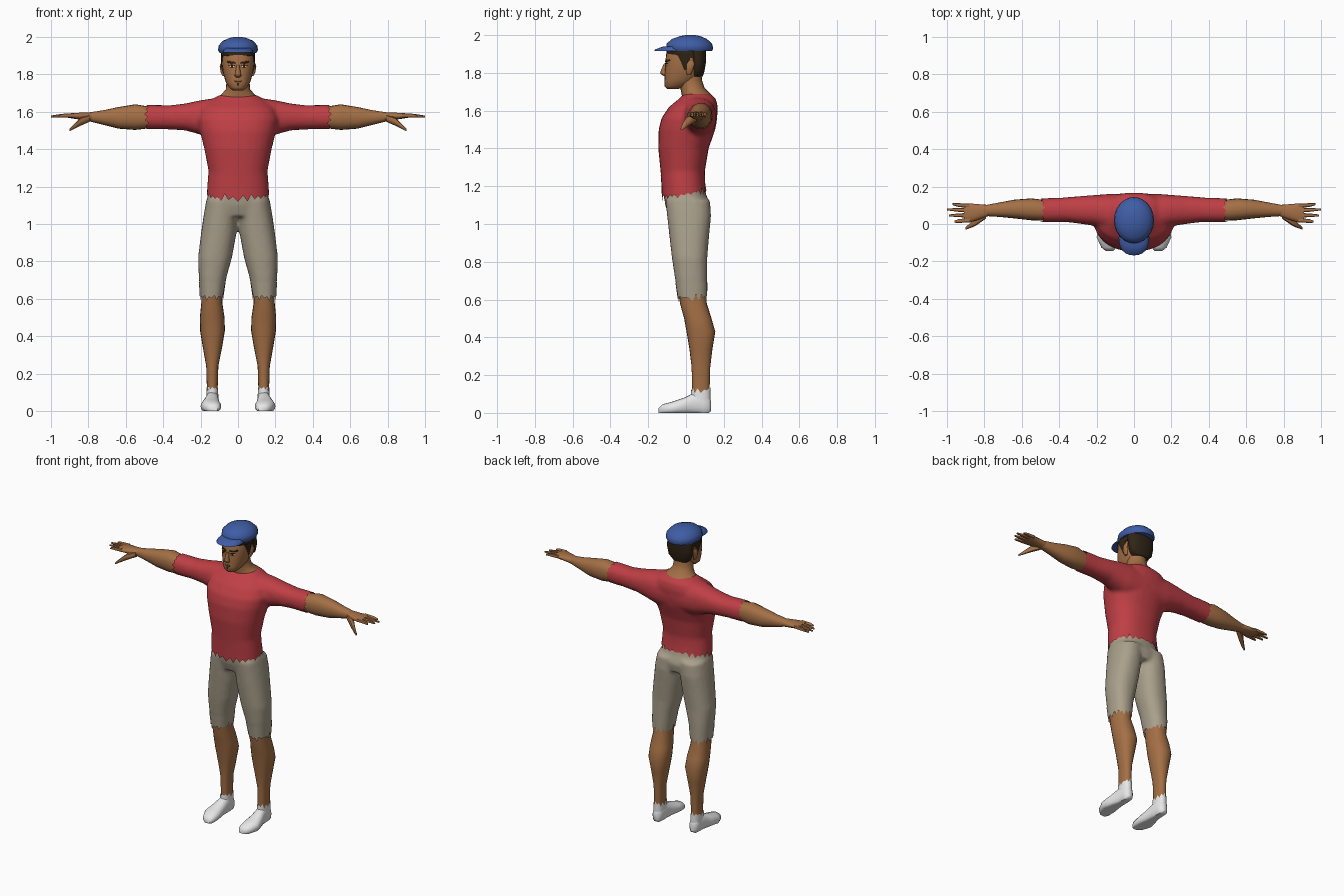
import bpy
import bmesh
import math
import random
from mathutils import Vector

rng = random.Random(4)
old_cube = bpy.data.objects.get("Cube")
if old_cube:
    bpy.data.objects.remove(old_cube, do_unlink=True)


def make_material(name, red, green, blue):
    material = bpy.data.materials.new(name)
    material.use_nodes = True
    colour = (red, green, blue, 1)
    material.diffuse_color = colour
    material.node_tree.nodes["Principled BSDF"].inputs["Base Color"].default_value = colour
    return material


skin = make_material("brown skin", .37, .16, .06)
red_cloth = make_material("red cloth", .52, .05, .06)
khaki = make_material("khaki cloth", .40, .35, .26)
blue_cloth = make_material("blue cloth", .05, .11, .38)
white = make_material("white", .80, .80, .80)
dark_hair = make_material("dark brown hair", .03, .018, .008)
lip = make_material("dark lip", .20, .07, .035)


def loft(bm, axis, rows, sides=20, jag=0, tilt=0, power=.88):
    """Skin rings along an axis. Rows hold the station, then the extents of
    the two other axes in centimetres; a short row is symmetric in x."""
    others = [i for i in range(3) if i != axis]
    rings = []
    for row in rows:
        if len(row) == 4:
            station, half, low, high = row
            row = (station, -half, half, low, high)
        station, a_low, a_high, b_low, b_high = row
        ring = []
        for i in range(sides):
            angle = math.tau * i / sides
            c, s = math.cos(angle), math.sin(angle)
            c = math.copysign(abs(c) ** power, c)
            s = math.copysign(abs(s) ** power, s)
            point = Vector()
            point[axis] = station
            point[others[0]] = (a_low + a_high) / 2 + c * (a_high - a_low) / 2
            point[others[1]] = (b_low + b_high) / 2 + s * (b_high - b_low) / 2
            # Ragged edge on the last ring
            if row[0] == rows[-1][0] and jag:
                point[axis] += tilt * point.y + jag * rng.random() * (1 if i % 2 else -1)
            point.z = max(point.z, 0)
            ring.append(bm.verts.new(point / 100))
        rings.append(ring)
    for ring, following in zip(rings, rings[1:]):
        for i in range(sides):
            j = (i + 1) % sides
            bm.faces.new((ring[i], ring[j], following[j], following[i]))
    if not jag:
        bm.faces.new(rings[0])
        bm.faces.new(rings[-1])


def finish(bm, name, material, mirror=False, blend=False):
    """Turn the bmesh into a smooth object, mirrored or blended if asked."""
    bmesh.ops.recalc_face_normals(bm, faces=bm.faces)
    mesh = bpy.data.meshes.new(name)
    bm.to_mesh(mesh)
    bm.free()
    mesh.materials.append(material)
    mesh.polygons.foreach_set("use_smooth", [True] * len(mesh.polygons))
    mesh.set_sharp_from_angle(angle=math.radians(50))
    obj = bpy.data.objects.new(name, mesh)
    bpy.context.scene.collection.objects.link(obj)
    if mirror:
        modifier = obj.modifiers.new("Mirror", "MIRROR")
        modifier.use_mirror_merge = False
    if blend:
        remesh = obj.modifiers.new("Blend", "REMESH")
        remesh.mode = "VOXEL"
        remesh.voxel_size = .011
        remesh.use_smooth_shade = True
        relax = obj.modifiers.new("Relax", "SMOOTH")
        relax.factor = .5
        relax.iterations = 5
    return obj


def part(name, material, axis, rows, mirror=False, **options):
    bm = bmesh.new()
    loft(bm, axis, rows, **options)
    return finish(bm, name, material, mirror)


X, Y, Z = range(3)

# Shirt: torso blended into both sleeves
bm = bmesh.new()
loft(bm, Z, [(118, 16.5, -12.5, 10), (128, 15.7, -13.5, 10), (140, 18, -14.7, 12),
             (150, 20.5, -14.5, 15.5), (156, 21.5, -13, 16.5), (162, 20, -9, 16.8),
             (166, 15, -4, 16), (169, 10, -1, 13)], sides=28)
loft(bm, X, [(2, -5, 16.5, 145, 167), (15, -3, 16, 146, 167), (21, -1, 15.5, 148, 166),
             (28, 0, 15, 150, 164.5), (36, 1, 14.3, 150.5, 163.5), (46, 1, 13.5, 151, 163.5)])
finish(bm, "shirt", red_cloth, mirror=True, blend=True)
part("shirt_hem", red_cloth, Z, [(126, 15.9, -13.4, 10.1), (121, 16.3, -13, 10.2),
                                 (116, 16.6, -12.7, 10.8)], sides=48, jag=2.2, tilt=.16)
part("sleeve_hem", red_cloth, X, [(41, 1, 14, 150.7, 163.5), (49, 1, 13.6, 150.7, 163.6)],
     mirror=True, sides=28, jag=1.5)

# Shorts: hips blended into both legs
bm = bmesh.new()
loft(bm, Z, [(121, 15, -11.5, 9.5), (116, 16, -11.8, 10.5), (110, 17.3, -11, 13),
             (104, 15, -9, 12)], sides=28)
loft(bm, Z, [(113, -1, 17, -11, 12.8), (104, 0, 18.5, -10, 13.3), (95, .8, 19.8, -9, 12.4),
             (82, 3.2, 21.4, -7.5, 11.3), (72, 6, 21, -6, 11.2), (62, 8, 20.2, -4.3, 11)])
finish(bm, "shorts", khaki, mirror=True, blend=True)
part("shorts_hem", khaki, Z, [(69, 6.6, 20.9, -5.6, 11.3), (61, 7.9, 20.3, -4.4, 11.2)],
     mirror=True, sides=32, jag=2.2)

# Lower legs
part("lower_leg", skin, Z, [(66, 8.4, 19.6, -4, 10.4), (58, 8.4, 19.6, -3.2, 11),
                            (50, 7.2, 20.4, -1, 13.5), (43, 7, 20.3, .3, 15.5),
                            (34, 8.5, 18.8, 1.8, 14), (24, 10.5, 17, 3, 12.8),
                            (8, 11, 16.5, 3.3, 12.4)], mirror=True)

# Shoes with ragged ankle cuffs
part("shoe", white, Y, [(-14.5, 11, 15, -.5, 2.5), (-12.5, 9.5, 17.5, -1, 4.5),
                        (-7, 9, 20, -1, 6), (-1, 9.8, 18.8, -1, 8), (4, 10.3, 17.3, -1, 10.5),
                        (9, 10.3, 17, -1, 11), (12, 11, 16.5, -1, 9), (13.3, 12.5, 15, 1, 6)],
     mirror=True)
part("shoe_cuff", white, Z, [(5, 10.4, 17, 2.5, 13), (12, 10.6, 16.9, 2.7, 12.9)],
     mirror=True, jag=2)

# Forearms
part("forearm", skin, X, [(42, 2, 12.7, 151.5, 162.8), (49, 1.8, 13, 151, 163),
                          (55, 2, 13.7, 150.3, 164), (64, 3, 13, 151, 162.5),
                          (72, 3.8, 11.5, 153, 160.8), (80, 4.3, 10, 155, 159.6)], mirror=True)

# Hands: palm, four fingers and a thumb
bm = bmesh.new()
loft(bm, X, [(78, 4.2, 10.2, 154.8, 159.7), (83, 2.3, 10.6, 155.5, 159.6),
             (88, .8, 11, 156.3, 159.4), (91, 1.2, 10.8, 156.8, 159)], sides=14)
for root, tip, reach in [(2, 1.2, 96), (4.7, 4.6, 99), (7.3, 7.8, 100), (9.7, 10.6, 97)]:
    middle = (root + tip) / 2
    loft(bm, X, [(88, root - 1.2, root + 1.2, 156.8, 159.3),
                 (94, middle - 1, middle + 1, 156.9, 158.9),
                 (reach, tip - .5, tip + .5, 157, 158)], sides=8)
loft(bm, X, [(79, 3, 7, 154.8, 158.5), (84, -.5, 4, 152.6, 157), (87, -2, 1, 151.2, 154),
             (90, -3, -1.6, 149.6, 151)], sides=8)
finish(bm, "hand", skin, mirror=True)

# Neck and head
part("neck", skin, Z, [(162, 14, -1, 15.5), (167, 11.5, -2, 14.6), (169.5, 8.7, -2.5, 12.5),
                       (172, 6.5, -3, 9.8), (176, 6.2, -4, 8.5), (182, 6, -4, 8)], power=1)
part("head", skin, Z, [(171.5, 3, -10, -4), (173, 4.8, -11.4, 0), (176, 6.6, -11.4, 6),
                       (180, 7.8, -11.2, 8.5), (185, 8.6, -11, 9.6), (190, 8.7, -10.5, 10),
                       (194, 8, -9, 9.5)], sides=24)
part("nose", skin, Z, [(178.3, 1, -11.6, -10), (179.3, 1.9, -13.3, -10),
                       (180.3, 1.5, -13.7, -10), (185, .8, -11.7, -10)], sides=8)
part("ear", skin, Z, [(179, 7, 8.3, .5, 2.5), (181, 7.4, 9.2, 0, 3.5),
                      (184.5, 7.6, 9.8, .2, 4.6), (186.3, 7.8, 9, 1, 4)], mirror=True, sides=10)

# Hair: back of the head, hairline under the cap, and sideburns
part("back_hair", dark_hair, Z, [(178, 5.5, 2, 8.8), (181, 8.2, 2.6, 9.8),
                                 (186, 9.1, 2, 10.6), (193, 9.1, 0, 10.7)], sides=24)
part("hairline", dark_hair, Z, [(188, 9, -7.5, 10.3), (190, 9.1, -10.4, 10.4),
                                (193, 8.9, -10.2, 10.4)], sides=24)
part("sideburn", dark_hair, Z, [(181.5, 7, 8.3, -1.2, .6), (185, 7.5, 9, -2.4, 1.6),
                                (190, 7.5, 9.2, -5, 3)], mirror=True, sides=10)


def plate(name, material, x, z, width, height, roll=0, lift=0, mirror=True):
    """Thin oval plate laid on the curved front of the face."""
    bm = bmesh.new()
    for i in range(-3, 4):
        across = x + i / 3 * width / 2
        depth = -.6 - 10.6 * (1 - (across / 8.6) ** 2) ** .44 - lift
        tall = height / 2 * (1 - (i / 4) ** 2) ** .5
        centre = z + roll * (across - x)
        for side in (-1, 1):
            bm.verts.new(Vector((across, depth, centre + side * tall)) / 100)
    bm.verts.ensure_lookup_table()
    for i in range(0, 12, 2):
        bm.faces.new([bm.verts[i + k] for k in (0, 2, 3, 1)])
    obj = finish(bm, name, material, mirror)
    solid = obj.modifiers.new("Thickness", "SOLIDIFY")
    solid.thickness = .004
    return obj


# Painted face
plate("eye_white", white, 3.4, 184.2, 2.6, 1.1)
plate("iris", dark_hair, 3.3, 184.2, 1.1, 1.1, lift=.2)
plate("eyelid", dark_hair, 3.4, 184.9, 3.2, .5, lift=.2)
plate("eyebrow", dark_hair, 3.7, 186.4, 4.6, 1.1, roll=.15, lift=.1)
plate("mouth", lip, 0, 176.4, 3.6, .9, lift=.3, mirror=False)
plate("chin_beard", dark_hair, 0, 174.6, 1.2, 1.3, lift=.3, mirror=False)

# Flat cap and its peak
part("cap", blue_cloth, Z, [(191.5, 9.8, -9.8, 13.8), (193, 10.7, -10.4, 14.4),
                            (195.5, 10.3, -10.2, 13.8), (198, 8, -7.5, 11),
                            (199.5, 4.5, -3, 7.5), (200, 2, 0, 5)], sides=24, power=1)
part("cap_peak", blue_cloth, Z, [(191.6, 8.2, -16.8, 2), (192.4, 8, -16.4, 2),
                                 (194, 7, -12, 2)], sides=24)
